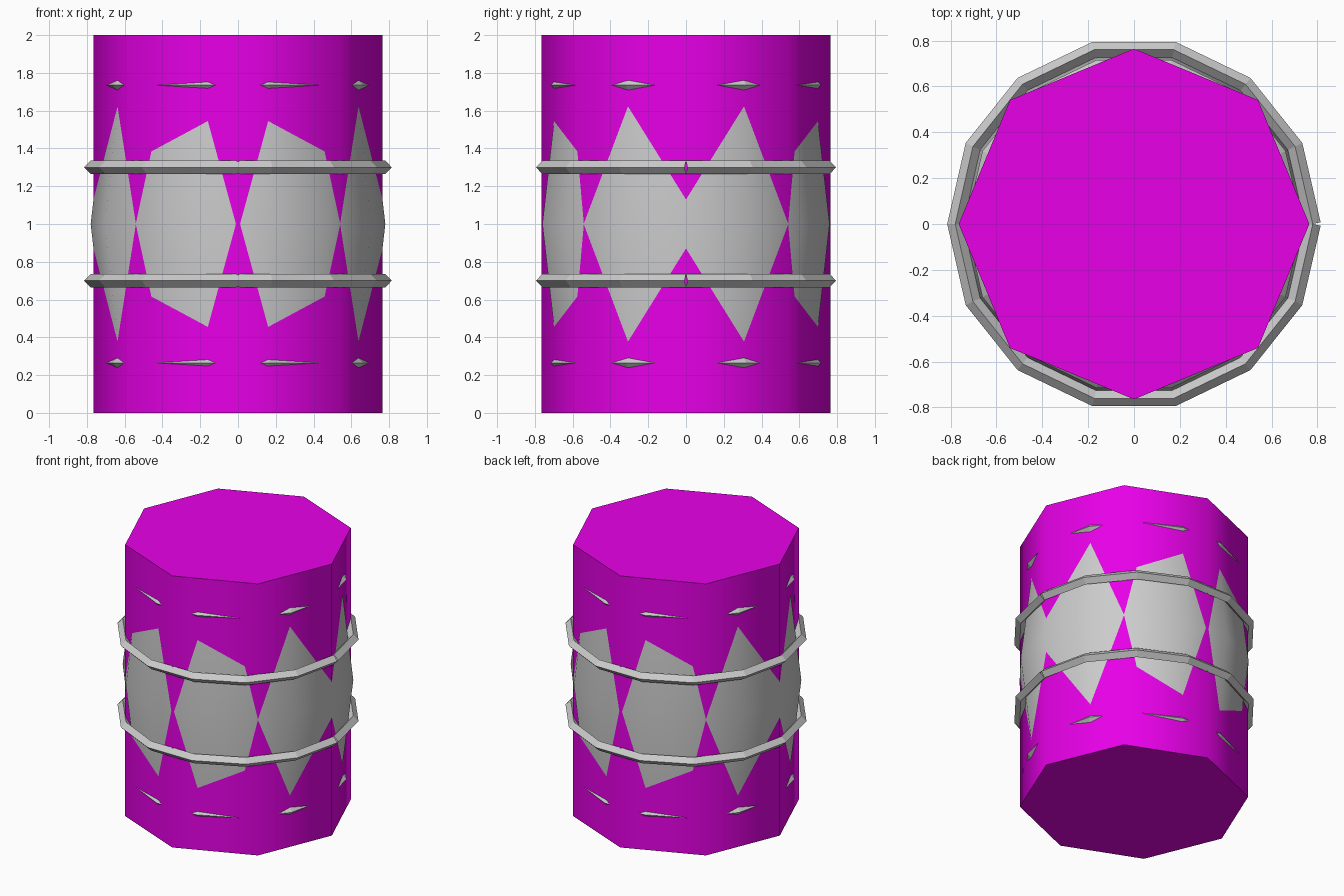
import bpy, bmesh
from math import radians, cos, sin, tau

if "Cube" in bpy.data.objects:
    bpy.data.objects.remove(bpy.data.objects["Cube"])

SIDES = 14


def lathe(name, profile, sides, smooth_angle):
    """Capped solid of revolution from (radius, z) points."""
    bm = bmesh.new()
    rings = [[bm.verts.new((r * cos(tau * i / sides), r * sin(tau * i / sides), z))
              for i in range(sides)] for r, z in profile]
    for a, b in zip(rings, rings[1:]):
        for i in range(sides):
            j = (i + 1) % sides
            bm.faces.new((a[i], a[j], b[j], b[i]))
    bm.faces.new(rings[0][::-1])
    bm.faces.new(rings[-1])
    mesh = bpy.data.meshes.new(name)
    bm.to_mesh(mesh)
    bm.free()
    obj = bpy.data.objects.new(name, mesh)
    bpy.context.collection.objects.link(obj)
    bpy.ops.object.select_all(action='DESELECT')
    obj.select_set(True)
    bpy.context.view_layer.objects.active = obj
    bpy.ops.object.shade_smooth_by_angle(angle=radians(smooth_angle))
    return obj


def hoop(name, radius, z):
    """Diamond-section hoop with an open seam on the +x side."""
    curve = bpy.data.curves.new(name, 'CURVE')
    curve.dimensions = '3D'
    curve.bevel_depth = 0.035
    curve.bevel_resolution = 0
    spline = curve.splines.new('POLY')
    spline.use_smooth = False
    spline.points.add(SIDES)
    for i, p in enumerate(spline.points):
        a = tau * i / SIDES
        p.co = (radius * cos(a), radius * sin(a), z, 1)
    obj = bpy.data.objects.new(name, curve)
    bpy.context.collection.objects.link(obj)
    return obj


# Bulging barrel body
lathe("barrel_body", [(0.67, 0.05), (0.78, 1.0), (0.67, 1.95)], SIDES, 30)

# Octagonal magenta shell running through the barrel
shell = lathe("octagonal_shell", [(0.765, 0.0), (0.765, 2.0)], 8, 60)
magenta = bpy.data.materials.new("magenta")
magenta.diffuse_color = (0.8, 0.0, 0.8, 1)
magenta.use_nodes = True
magenta.node_tree.nodes["Principled BSDF"].inputs["Base Color"].default_value = magenta.diffuse_color
shell.data.materials.append(magenta)

# Hoops, mirrored about the middle
for label, sign in (("upper", 1), ("lower", -1)):
    hoop(label + "_middle_hoop", 0.78, 1 + sign * 0.3)
    hoop(label + "_end_hoop", 0.699, 1 + sign * 0.735)
